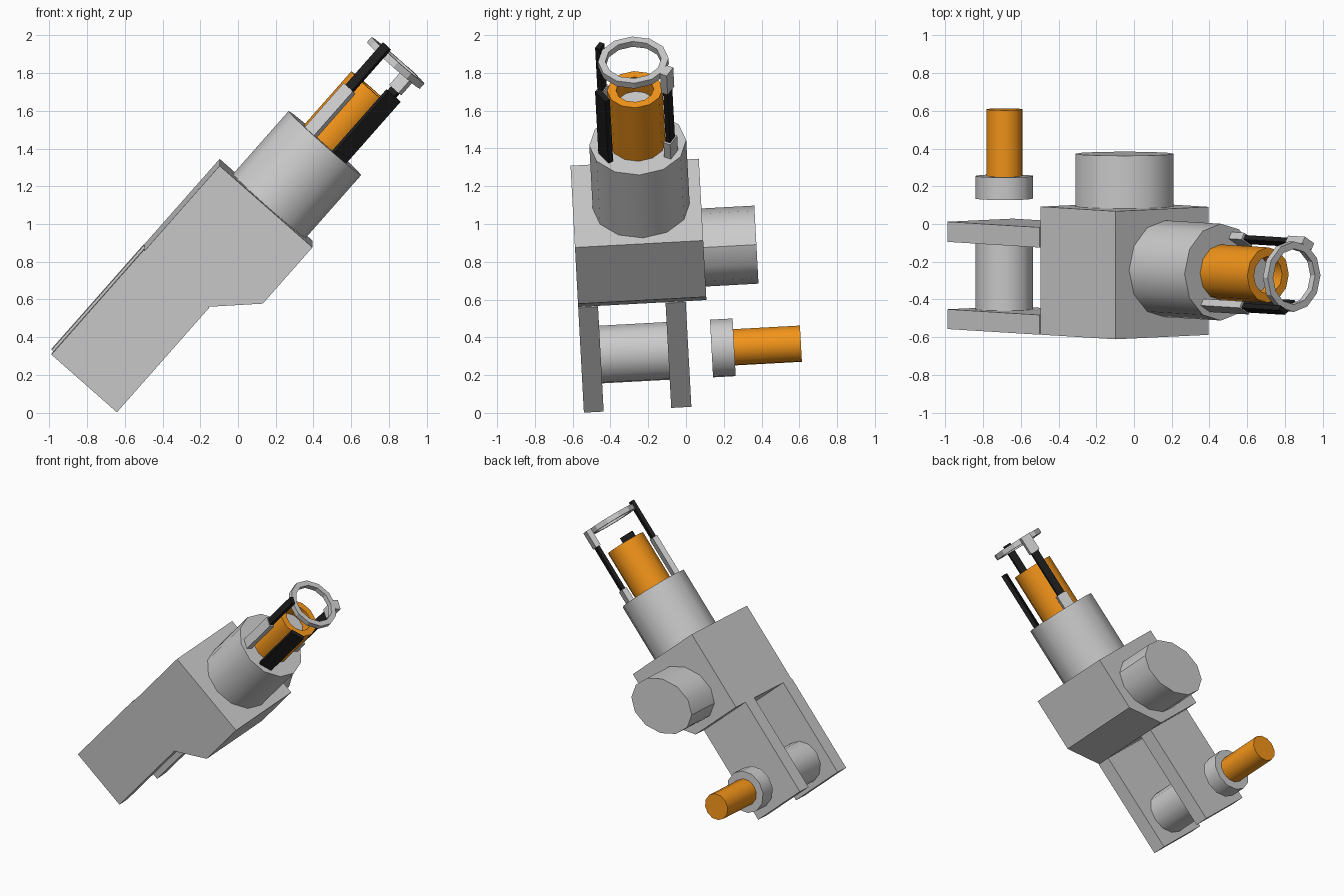
import bpy, bmesh, math
from mathutils import Matrix, Vector

if "Cube" in bpy.data.objects:
    bpy.data.objects.remove(bpy.data.objects["Cube"])

# Part frame: X along the barrel, Y across it, Z through the thickness
U, V = Vector((0.661, 0, 0.750)), Vector((0.750, 0, -0.661))
W = Vector((0, 1, 0))
FRAME = (Matrix.Translation((0, -0.2, 0)) @ Matrix.Rotation(math.radians(3.1), 4, 'X')
         @ Matrix((U, V, W)).transposed().to_4x4())
AXIS_B, AXIS_C = -0.600, 0.022   # barrel axis


def material(name, col):
    m = bpy.data.materials.new(name)
    m.diffuse_color = (*col, 1)
    m.use_nodes = True
    m.node_tree.nodes["Principled BSDF"].inputs["Base Color"].default_value = m.diffuse_color
    return m


ORANGE = material("orange", (0.90, 0.30, 0.01))
BLACK = material("black", (0.012, 0.012, 0.012))


def loft(name, loops, mat=None, wrap=False, smooth=False):
    """Skin equal-length loops; cap the ends or wrap into a closed tube."""
    bm = bmesh.new()
    rings = [[bm.verts.new(p) for p in loop] for loop in loops]
    pairs = list(zip(rings, rings[1:])) + ([(rings[-1], rings[0])] if wrap else [])
    n = len(rings[0])
    for r, s in pairs:
        for i in range(n):
            j = (i + 1) % n
            bm.faces.new((r[i], r[j], s[j], s[i]))
    if not wrap:
        bm.faces.new(rings[0])
        bm.faces.new(rings[-1])
    bmesh.ops.recalc_face_normals(bm, faces=bm.faces)
    bm.transform(FRAME)
    me = bpy.data.meshes.new(name)
    bm.to_mesh(me)
    bm.free()
    ob = bpy.data.objects.new(name, me)
    bpy.context.collection.objects.link(ob)
    if mat:
        me.materials.append(mat)
    if smooth:
        bpy.ops.object.select_all(action='DESELECT')
        ob.select_set(True)
        bpy.context.view_layer.objects.active = ob
        bpy.ops.object.shade_smooth_by_angle(angle=math.radians(35))
    return ob


def slab(name, profile, c0, c1, **kw):
    """Extrude an (a, b) profile through the thickness."""
    return loft(name, [[(a, b, c) for a, b in profile] for c in (c0, c1)], **kw)


def circle(cx, cy, r, n=12):
    return [(cx + r * math.cos(2 * math.pi * i / n), cy + r * math.sin(2 * math.pi * i / n))
            for i in range(n)]


def turned(name, steps, **kw):
    """Stack circles (a, radius) along the barrel axis."""
    return loft(name, [[(a, b, c) for b, c in circle(AXIS_B, AXIS_C, r)] for a, r in steps], **kw)


# Main block with a chamfered lower corner
slab("main_block", [(0.33, -0.952), (0.933, -0.952), (0.933, -0.296), (0.535, -0.296),
                    (0.33, -0.503)], -0.34, 0.34)

# Clevis plates
plate = [(-0.41, -0.958), (0.33, -0.958), (0.33, -0.495), (-0.41, -0.495)]
slab("front_plate", plate, -0.34, -0.235)
slab("back_plate", plate, 0.123, 0.23)

# Hinge roller between the plates, and the loose pin with its flange
PIN = (-0.213, -0.729)
slab("hinge_roller", circle(*PIN, 0.156), -0.235, 0.123, smooth=True)
slab("pin_flange", circle(*PIN, 0.156), 0.353, 0.473, smooth=True)
slab("pin_shaft", circle(*PIN, 0.098), 0.473, 0.827, mat=ORANGE, smooth=True)

# Oval boss on the back of the block
boss = []
for i in range(12):
    t = 2 * math.pi * i / 12
    p = Vector((-0.05 + 0.26 * math.cos(t), 0, 0.859 + 0.207 * math.sin(t)))
    boss.append((p.dot(U), p.dot(V)))
slab("back_boss", boss, 0.34, 0.62, smooth=True)

# Barrel, orange sleeve with recess, and the end ring
turned("barrel", [(0.933, 0.257), (1.378, 0.257)], smooth=True)
turned("sleeve", [(1.378, 0.147), (1.756, 0.147), (1.756, 0.10), (1.65, 0.10)],
       mat=ORANGE, smooth=True)
turned("sleeve_floor", [(1.64, 0.099), (1.655, 0.099)])
turned("end_ring", [(1.927, 0.187), (1.965, 0.187), (1.965, 0.148), (1.927, 0.148)], wrap=True)


def arm(name, deg, a0, a1, width, thick, mat=None):
    """Flat bar along the barrel, set radially at an angle around it."""
    t = math.radians(deg)
    rad, tan = Vector((math.cos(t), math.sin(t))), Vector((-math.sin(t), math.cos(t)))
    mid = Vector((AXIS_B, AXIS_C)) + rad * 0.2
    sec = [mid + rad * thick * i / 2 + tan * width * j / 2
           for i, j in ((-1, -1), (1, -1), (1, 1), (-1, 1))]
    loft(name, [[(a, p.x, p.y) for p in sec] for a in (a0, a1)], mat=mat)


# Arms around the sleeve
arm("upper_arm_base", -120, 1.378, 1.69, 0.075, 0.04)
arm("upper_arm_rod", -120, 1.60, 1.99, 0.052, 0.028, BLACK)
arm("lower_blade", -60, 1.378, 1.815, 0.10, 0.03, BLACK)
arm("back_arm_base", 60, 1.378, 1.48, 0.08, 0.04)
arm("back_arm_rod", 60, 1.45, 1.88, 0.055, 0.026, BLACK)
arm("back_arm_clip", 60, 1.83, 1.965, 0.075, 0.04)
